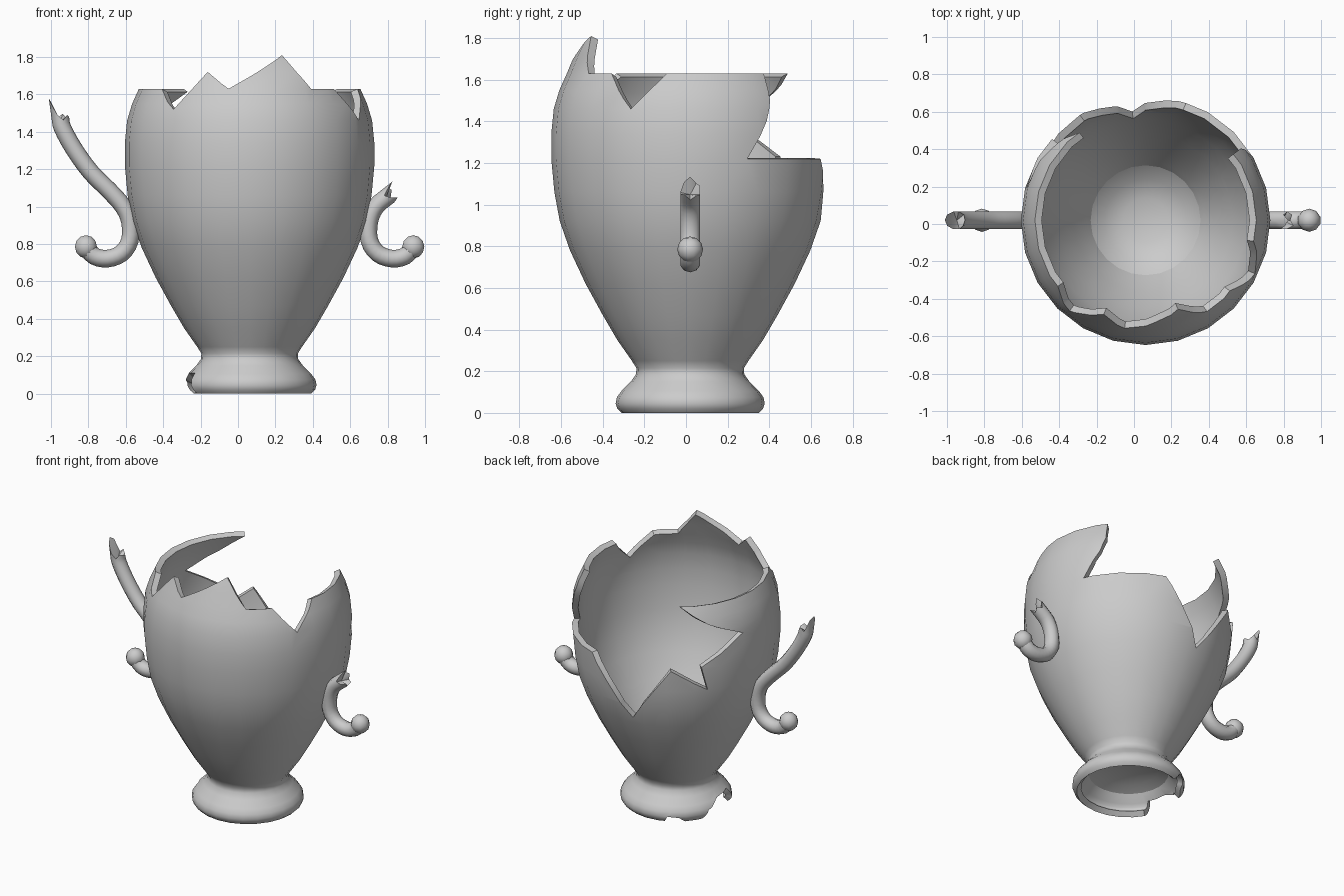
import bpy, bmesh
from math import radians, sin, cos, pi
from mathutils import Vector, Matrix
from mathutils.geometry import delaunay_2d_cdt

if "Cube" in bpy.data.objects:
    bpy.data.objects.remove(bpy.data.objects["Cube"])

CX, CY = 0.062, 0.02      # axis of the vase
SIDES = 24
STEP = 2 * pi / SIDES

# outer profile (height, radius)
PROFILE = [(0, .33), (.02, .35), (.045, .358), (.075, .352), (.105, .33), (.15, .285), (.185, .26),
           (.215, .258), (.25, .28), (.35, .35), (.47, .42), (.62, .502), (.78, .577),
           (.92, .626), (1.06, .652), (1.22, .667), (1.34, .667), (1.46, .655),
           (1.55, .628), (1.63, .592), (1.72, .555), (1.82, .505)]

# broken edges as (angle in degrees, height)
FOOT_EDGE = [(0, 0), (112, 0), (116, .045), (128, .035), (135, 0), (155, 0), (161, .06),
             (178, .11), (205, .11), (212, 0), (360, 0)]
RIM_EDGE = [(360, 1.63), (349, 1.63), (334, 1.46), (320, 1.63), (304, 1.63), (290, 1.81),
            (259, 1.63), (246, 1.72), (230, 1.52), (217, 1.63), (127, 1.63), (144, 1.51),
            (165, 1.41), (139, 1.23), (143, 1.06), (122, 1.21), (97, .82), (71, 1.22),
            (24.5, 1.22), (34, 1.4), (37, 1.5), (37, 1.63), (0, 1.63)]


def radius(z):
    for (z0, r0), (z1, r1) in zip(PROFILE, PROFILE[1:]):
        if z <= z1:
            return r0 + (r1 - r0) * (z - z0) / (z1 - z0)
    return PROFILE[-1][1]


def finish(bm, name, angle):
    me = bpy.data.meshes.new(name)
    bm.to_mesh(me)
    bm.free()
    ob = bpy.data.objects.new(name, me)
    bpy.context.collection.objects.link(ob)
    bpy.ops.object.select_all(action='DESELECT')
    ob.select_set(True)
    bpy.context.view_layer.objects.active = ob
    if ob.name == "vase_body":
        mod = ob.modifiers.new("wall", 'SOLIDIFY')
        mod.thickness = 0.04
        mod.offset = -1
        bpy.ops.object.modifier_apply(modifier="wall")
    bpy.ops.object.shade_smooth_by_angle(angle=radians(angle))


# vase shell: unrolled broken outline cut along a grid, then wrapped round the axis
pts = [Vector((radians(a), z)) for a, z in FOOT_EDGE + RIM_EDGE]
outline = list(range(len(pts)))
lines = []


def add_line(a, b):
    lines.append((len(pts), len(pts) + 1))
    pts.extend((Vector(a), Vector(b)))


for i in range(SIDES + 1):
    add_line((i * STEP, -.1), (i * STEP, 1.9))
for z, _ in PROFILE:
    add_line((-.1, z), (2 * pi + .1, z))
vs, _, fs, _, _, origin = delaunay_2d_cdt(pts, lines, [outline], 1, 1e-5)
bm = bmesh.new()
bv = []
for a, z in vs:
    r = radius(z) * cos(STEP / 2) / cos(a % STEP - STEP / 2)
    bv.append(bm.verts.new((CX + r * cos(a), CY + r * sin(a), z)))
for f, o in zip(fs, origin):
    if o:
        bm.faces.new([bv[i] for i in f])
bmesh.ops.delete(bm, geom=[v for v in bm.verts if not v.link_faces], context='VERTS')
bmesh.ops.remove_doubles(bm, verts=bm.verts[:], dist=5e-4)
bmesh.ops.join_triangles(bm, faces=bm.faces[:], angle_face_threshold=radians(10),
                         angle_shape_threshold=radians(40))
finish(bm, "vase_body", 40)

# rounded floor inside, hollow underneath
bm = bmesh.new()
prof = [(0, .225), (.12, .235), (.22, .27), (.305, .35), (.24, .22), (.24, .19), (.29, .11), (.19, .155), (0, .18)]
ring = [bm.verts.new((CX + r, CY, z)) for r, z in prof]
edges = [bm.edges.new(e) for e in zip(ring, ring[1:])]
bmesh.ops.spin(bm, geom=ring + edges, cent=(CX, CY, 0), axis=(0, 0, 1), angle=2 * pi, steps=SIDES)
bmesh.ops.remove_doubles(bm, verts=bm.verts[:], dist=1e-4)
bmesh.ops.recalc_face_normals(bm, faces=bm.faces[:])
finish(bm, "vase_floor", 40)


def spline(pts, n=3):
    p = [Vector(q) for q in pts]
    p = [2 * p[0] - p[1]] + p + [2 * p[-1] - p[-2]]
    out = []
    for a, b, c, d in zip(p, p[1:], p[2:], p[3:]):
        for i in range(n):
            t = i / n
            out.append(.5 * (2 * b + (c - a) * t + (2 * a - 5 * b + 4 * c - d) * t * t
                             + (3 * b - a - 3 * c + d) * t ** 3))
    return out + [p[-2]]


def handle(name, side, pts, jag):
    """Scrolled tube with a ball at the start and a broken end."""
    path = spline(pts)
    n = len(jag)
    bm = bmesh.new()
    rings = []
    for i, p in enumerate(path):
        t = (path[min(i + 1, len(path) - 1)] - path[max(i - 1, 0)]).normalized()
        nrm = Vector((-t.y, t.x))
        ring = []
        for k in range(n):
            a = 2 * pi * k / n
            q = p - nrm * .047 * cos(a)
            if i == len(path) - 1:
                q = q + t * jag[k]
            ring.append(bm.verts.new((CX + side * q.x, CY + .05 * sin(a), q.y)))
        rings.append(ring)
    for r0, r1 in zip(rings, rings[1:]):
        for k in range(n):
            bm.faces.new((r0[k], r0[(k + 1) % n], r1[(k + 1) % n], r1[k]))
    bm.faces.new(rings[0])
    # sunken fracture face
    end = path[-1] - (path[-1] - path[-2]).normalized() * .02
    mid = bm.verts.new((CX + side * end.x, CY, end.y))
    for k in range(n):
        bm.faces.new((rings[-1][k], rings[-1][(k + 1) % n], mid))
    bmesh.ops.recalc_face_normals(bm, faces=bm.faces[:])
    # ball at the scroll tip
    bmesh.ops.create_uvsphere(bm, u_segments=10, v_segments=6, radius=.062,
                              matrix=Matrix.Translation((CX + side * path[0].x, CY, path[0].y)))
    finish(bm, name, 45)


SCROLL = [(.875, .785), (.83, .735), (.76, .722), (.685, .75), (.64, .82), (.64, .92), (.675, 1.0)]
handle("left_handle", -1, SCROLL + [(.75, 1.085), (.85, 1.185), (.94, 1.31), (1.0, 1.42), (1.012, 1.475)],
       [.11, .09, .0, .02, -.02, .0, .01, -.015, .02, .08])
handle("right_handle", 1, SCROLL + [(.745, 1.06)],
       [.0, .02, .0, .03, .02, .06, .03, -.02, .0, .03])
